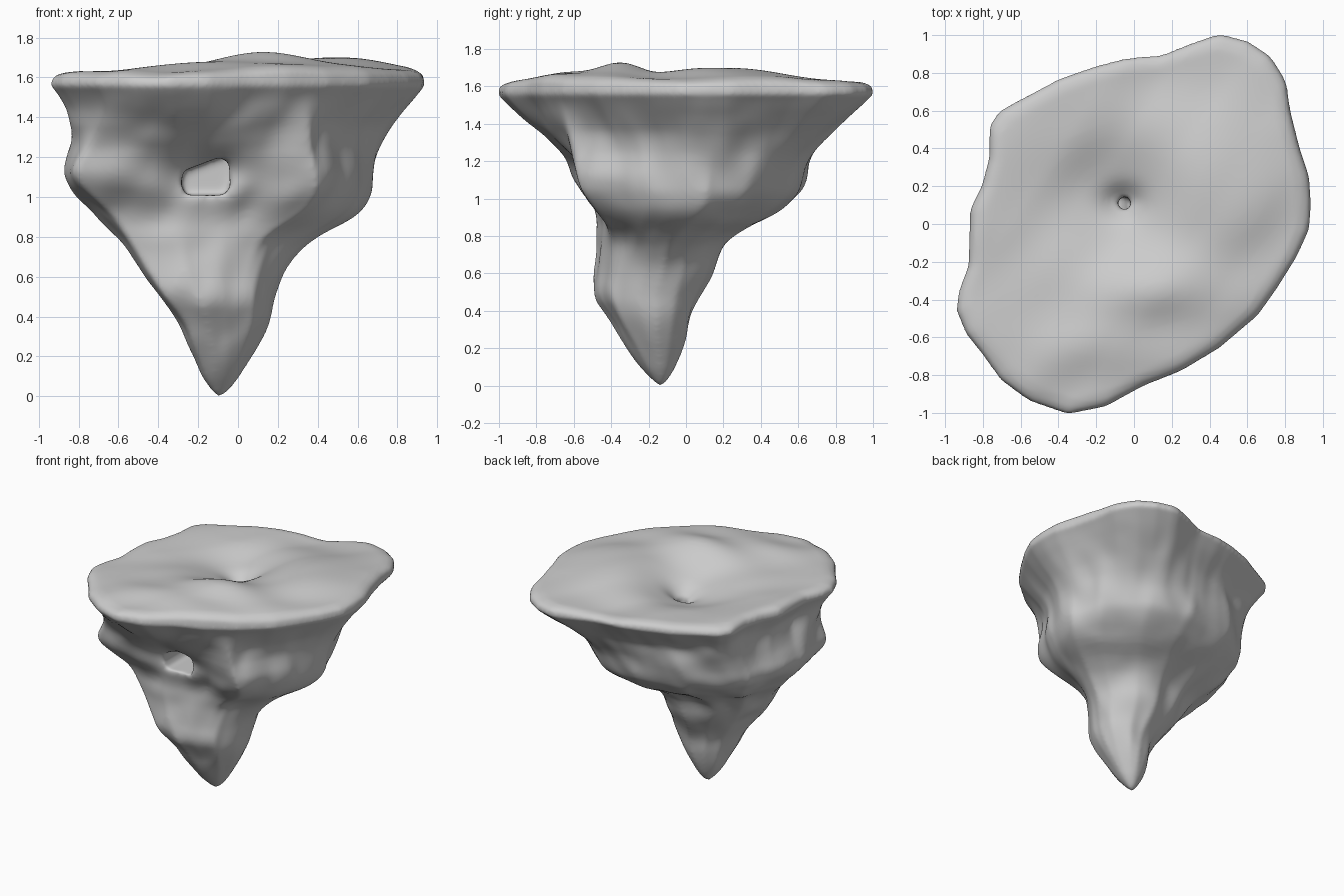
import bpy, bmesh, math
from mathutils import Vector, noise

if "Cube" in bpy.data.objects:
    bpy.data.objects.remove(bpy.data.objects["Cube"])

N = 160  # points around

# rim seen from above (x, y)
RIM = [(.93,.1),(.92,.25),(.87,.4),(.82,.6),(.8,.75),(.72,.88),(.6,.96),(.45,1),(.3,.95),(.15,.89),
       (-.05,.87),(-.2,.83),(-.4,.76),(-.55,.68),(-.7,.6),(-.76,.52),(-.76,.35),(-.8,.2),(-.86,.08),
       (-.87,-.22),(-.92,-.35),(-.935,-.45),(-.88,-.58),(-.8,-.68),(-.7,-.82),(-.55,-.93),(-.35,-1),
       (-.15,-.96),(.05,-.85),(.25,-.77),(.45,-.65),(.65,-.48),(.75,-.34),(.85,-.18),(.92,-.03)]
RIM = [(x/.935, y) for x, y in RIM]
# faceted sections in a unit box: wide middle with a broad front wall, and the tapering tip
MID = [(1,.15),(.9,-.4),(.6,-.97),(.1,-.97),(-.4,-1),(-.92,-.9),(-1,-.35),(-.85,.4),(-.4,.85),(.1,1),(.5,.86),(.88,.52)]
TIP = [(1,.15),(.92,-.15),(.62,-.66),(.1,-.9),(-.35,-1),(-.88,-.85),(-1,-.35),(-.8,.4),(-.4,.8),(.1,1),(.5,.86),(.88,.5)]
# z, x min, x max, y min, y max
PROFILE = [(0,-.1,-.085,-.145,-.125),(.04,-.145,-.035,-.19,-.085),(.2,-.21,.08,-.31,-.02),(.4,-.31,.16,-.45,.05),
           (.5,-.4,.19,-.51,.09),(.6,-.47,.23,-.49,.15),(.7,-.545,.29,-.475,.165),(.8,-.62,.37,-.48,.24),
           (.9,-.69,.58,-.48,.45),(1,-.8,.69,-.54,.6),(1.1,-.88,.71,-.6,.65),(1.2,-.85,.7,-.63,.69),
           (1.3,-.82,.73,-.71,.77),(1.4,-.83,.79,-.85,.85),(1.5,-.89,.88,-.96,.95),(1.56,-.945,.945,-1.01,1.01)]

def ray_radius(poly, a):
    """Distance from the centre to the outline in direction a."""
    c, s = math.cos(a), math.sin(a)
    best = 0
    for (x0, y0), (x1, y1) in zip(poly, poly[1:] + poly[:1]):
        dx, dy = x1 - x0, y1 - y0
        d = c*dy - s*dx
        if abs(d) < 1e-9: continue
        r, t = (x0*dy - y0*dx)/d, (x0*s - y0*c)/d
        if r > 0 and -1e-6 <= t <= 1 + 1e-6: best = max(best, r)
    return best

def raw_extents(z):
    for a, b in zip(PROFILE, PROFILE[1:]):
        if z <= b[0] + 1e-9:
            t = (z - a[0])/(b[0] - a[0])
            return [p + (q - p)*t for p, q in zip(a[1:], b[1:])]
    return PROFILE[-1][1:]

def extents(z):
    d = min(.05, z, 1.56 - z)  # rounded corners in the profile
    samples = [raw_extents(z + d*k/2) for k in range(-2, 3)]
    return [sum(v)/5 for v in zip(*samples)]

def ease(t):
    t = min(1, max(0, t))
    return t*t*(3 - 2*t)

def bump(x, y, cx, cy, sx, sy):
    return math.exp(-((x - cx)/sx)**2 - ((y - cy)/sy)**2)

def top_height(x, y):
    return (1.625 + .085*bump(x, y, .45, .2, .38, .4) + .095*bump(x, y, .14, -.36, .35, .18)
            + .05*bump(x, y, -.1, -.65, .45, .17) - .11*bump(x, y, -.1, .14, .3, .28)
            - .08*bump(x, y, -.06, .12, .1, .08) - .04*bump(x, y, .15, .75, .3, .2)
            + .02*noise.noise(Vector((x*3 - y*2, y*2, 5))))

angles = [2*math.pi*i/N for i in range(N)]
rim_r, mid_r, tip_r = ([ray_radius(p, a) for a in angles] for p in (RIM, MID, TIP))

# rock body: stacked sections, then the plateau closing inward
bm = bmesh.new()
rings = []
LEVELS = 70
for k in range(LEVELS + 1):
    z = 1.56*k/LEVELS
    x0, x1, y0, y1 = extents(z)
    low = ease((z - .55)/.5)
    ring = []
    for a, rr, rm, rt in zip(angles, rim_r, mid_r, tip_r):
        start = .95 + .2*max(0, -math.sin(a))
        w = ease((z - start)/(1.54 - start))
        r = rr*w + (rm*low + rt*(1 - low))*(1 - w)
        x = (x0 + x1)/2 + (x1 - x0)/2*r*math.cos(a)
        y = (y0 + y1)/2 + (y1 - y0)/2*r*math.sin(a)
        fade = min(1, z/.3)*min(1, (1.56 - z)/.2)
        n = fade*(.045*noise.noise(Vector((x*3, y*3, z*2.5 + 2))) + .025*noise.noise(Vector((x*6 - z*2, y*6, z*4))))
        # soft hollow around the cave mouth
        dent = .1*bump(x, z, -.14, 1.12, .25, .1) if y < 0 else 0
        ring.append(bm.verts.new((x + n*math.cos(a), y + n*math.sin(a) + dent, z)))
    rings.append(ring)
for s in [.99, .96, .92] + [.88 - .04*i for i in range(22)]:
    drop = max(0, (s - .92)/.08)**2
    ring = []
    for a, r in zip(angles, rim_r):
        x, y = .945*r*s*math.cos(a), 1.01*r*s*math.sin(a)
        ring.append(bm.verts.new((x, y, top_height(x, y) - .035*drop)))
    rings.append(ring)
for a, b in zip(rings, rings[1:]):
    for i in range(N):
        j = (i + 1) % N
        bm.faces.new((a[i], a[j], b[j], b[i]))
bm.faces.new(rings[0][::-1])
bm.faces.new(rings[-1])
me = bpy.data.meshes.new("floating_rock")
bm.to_mesh(me)
bm.free()
rock = bpy.data.objects.new("floating_rock", me)
bpy.context.collection.objects.link(rock)

def cutter(ob, name):
    ob.name = name
    ob.hide_render = True
    ob.hide_set(True)
    m = rock.modifiers.new(name, 'BOOLEAN')
    m.operation, m.object, m.solver = 'DIFFERENCE', ob, 'EXACT'

# cave tunnel with a flat floor and a sloping roof
outline = [(-.285,1.06),(-.26,1.01),(-.07,1.01),(-.04,1.05),(-.045,1.17),(-.09,1.2),(-.275,1.13)]
bm = bmesh.new()
f = bm.faces.new([bm.verts.new((x, -.9, z)) for x, z in outline])
ext = bmesh.ops.extrude_face_region(bm, geom=[f])
bmesh.ops.translate(bm, vec=(0, 1.05, 0), verts=[v for v in ext["geom"] if isinstance(v, bmesh.types.BMVert)])
bmesh.ops.recalc_face_normals(bm, faces=bm.faces)
me = bpy.data.meshes.new("tunnel_cutter")
bm.to_mesh(me)
bm.free()
tunnel = bpy.data.objects.new("tunnel_cutter", me)
bpy.context.collection.objects.link(tunnel)
cutter(tunnel, "tunnel_cutter")

# narrow shaft from the plateau into the cave
bpy.ops.mesh.primitive_cylinder_add(vertices=24, radius=.035, depth=.7, location=(-.05, .11, 1.42))
cutter(bpy.context.object, "shaft_cutter")

# soften everything into one weathered surface
m = rock.modifiers.new("remesh", 'REMESH')
m.mode, m.voxel_size, m.use_smooth_shade = 'VOXEL', .014, True
m = rock.modifiers.new("smooth", 'SMOOTH')
m.factor, m.iterations = .5, 8
